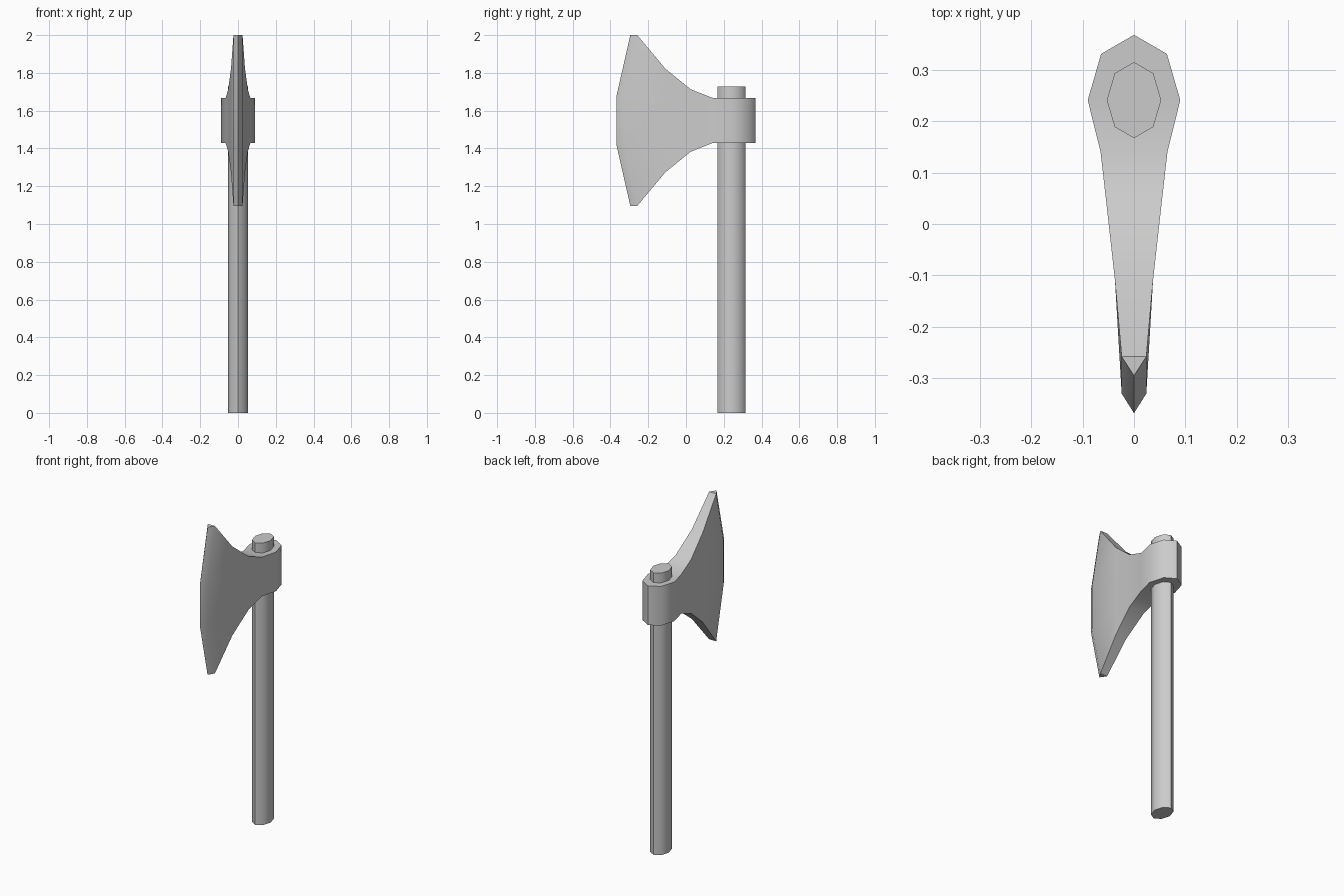
import bpy, bmesh, math

if "Cube" in bpy.data.objects:
    bpy.data.objects.remove(bpy.data.objects["Cube"], do_unlink=True)

GREY = (0.6, 0.6, 0.6, 1)
grey = bpy.data.materials.new("plain_grey")
grey.use_nodes = True
grey.diffuse_color = GREY
grey.node_tree.nodes["Principled BSDF"].inputs["Base Color"].default_value = GREY


def finish(bm, name):
    bmesh.ops.remove_doubles(bm, verts=bm.verts, dist=0.0005)
    bmesh.ops.recalc_face_normals(bm, faces=bm.faces)
    mesh = bpy.data.meshes.new(name)
    bm.to_mesh(mesh)
    bm.free()
    mesh.materials.append(grey)
    obj = bpy.data.objects.new(name, mesh)
    bpy.context.collection.objects.link(obj)
    bpy.ops.object.select_all(action='DESELECT')
    obj.select_set(True)
    bpy.context.view_layer.objects.active = obj
    bpy.ops.object.shade_smooth_by_angle(angle=math.radians(45))
    return obj


# Handle: oval eight-sided shaft
HANDLE_Y, HANDLE_TOP = 0.241, 1.728
bm = bmesh.new()
ring = []
for i in range(8):
    a = i * math.tau / 8
    ring.append(bm.verts.new((0.053 * math.cos(a), HANDLE_Y + 0.074 * math.sin(a), 0)))
base = bm.faces.new(ring)
top = bmesh.ops.extrude_face_region(bm, geom=[base], use_keep_orig=True)
bmesh.ops.translate(bm, vec=(0, 0, HANDLE_TOP),
                    verts=[v for v in top["geom"] if isinstance(v, bmesh.types.BMVert)])
finish(bm, "handle")

# Axe head columns from back to cutting edge: half width, y at middle, y at tips, half height
HEAD_Z = 1.548
columns = [
    (0.0, 0.368, 0.368, 0.12),
    (0.064, 0.331, 0.331, 0.12),
    (0.09, 0.241, 0.241, 0.12),
    (0.065, 0.14, 0.14, 0.12),
    (0.052, 0.025, 0.025, 0.165),
    (0.037, -0.11, -0.11, 0.275),
    (0.024, -0.33, -0.258, 0.452),
    (0.0, -0.368, -0.295, 0.452),
]


def head_column(bm, side, col):
    x, y_mid, y_tip, half = col
    mid = min(half, 0.13)
    rows = [(y_tip, half), (y_mid, mid), (y_mid, -mid), (y_tip, -half)]
    return [bm.verts.new((side * x, y, HEAD_Z + z)) for y, z in rows]


bm = bmesh.new()
left, right = [[head_column(bm, s, c) for c in columns] for s in (1, -1)]
for i in range(len(columns) - 1):
    for half_head in (left, right):
        a, b = half_head[i], half_head[i + 1]
        for r in range(3):
            bm.faces.new((a[r], b[r], b[r + 1], a[r + 1]))
    # Upper and lower faces joining both sides
    for r in (0, 3):
        bm.faces.new((left[i][r], left[i + 1][r], right[i + 1][r], right[i][r]))
finish(bm, "axe_head")
